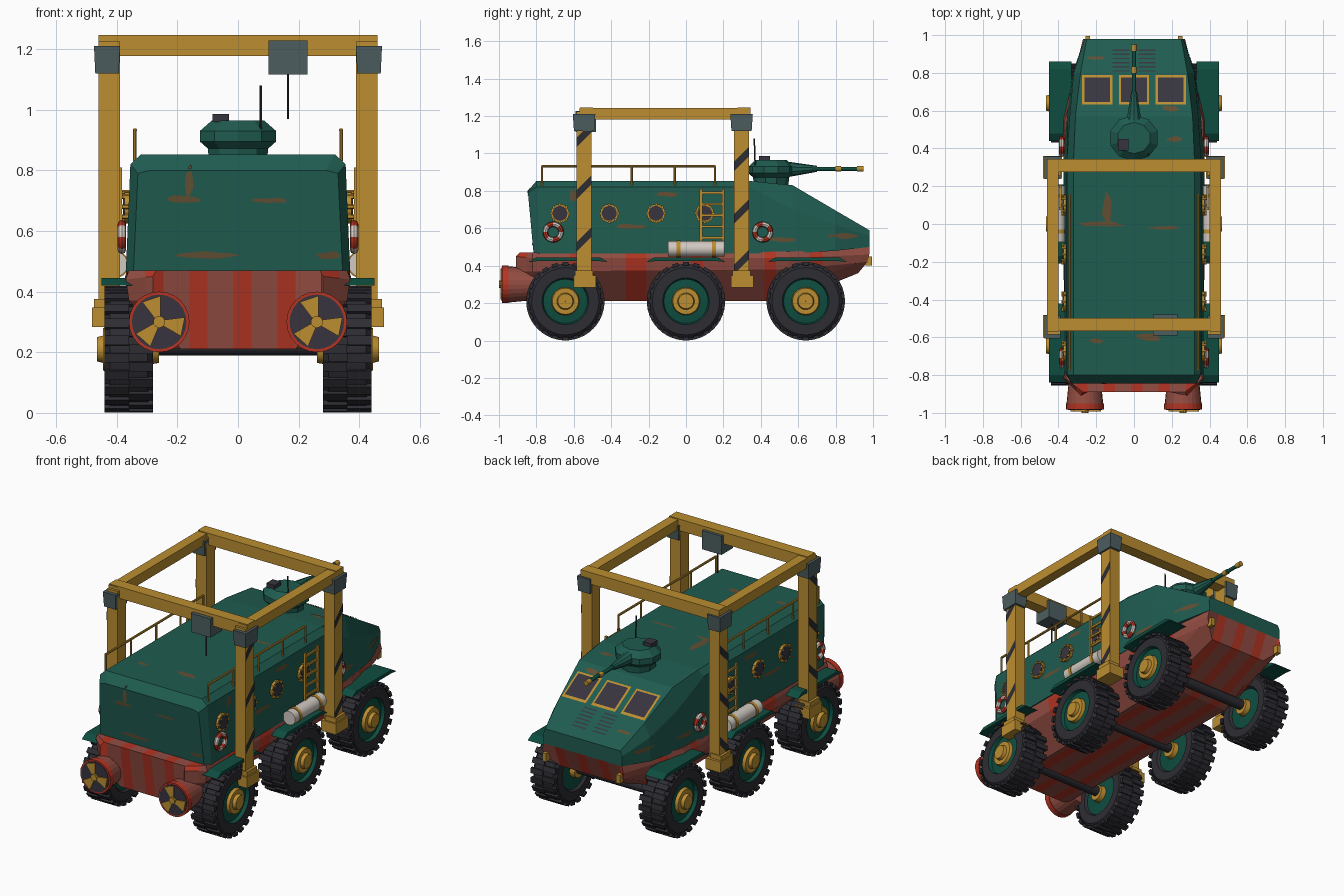
import bpy, bmesh, math, random
from mathutils import Vector, Matrix
from mathutils.bvhtree import BVHTree

random.seed(4)
if "Cube" in bpy.data.objects:
    bpy.data.objects.remove(bpy.data.objects["Cube"])


def material(name, *rgb):
    m = bpy.data.materials.new(name)
    col = [(c / 255) ** 2.2 for c in rgb] + [1]
    m.diffuse_color = col
    m.use_nodes = True
    m.node_tree.nodes["Principled BSDF"].inputs["Base Color"].default_value = col
    return m


GREEN = material("body green", 36, 92, 81)
DEEP = material("deep green", 22, 78, 66)
RUST = material("rust", 98, 80, 54)
DULL = material("faded red", 146, 78, 68)
RED = material("bright red", 178, 56, 40)
OCHRE = material("ochre", 186, 140, 52)
RUBBER = material("rubber black", 48, 48, 54)
GLASS = material("dark glass", 58, 55, 65)
STEEL = material("steel grey", 78, 94, 96)
WHITE = material("off white", 208, 200, 192)


class Part:
    """Collects primitives into one object."""
    def __init__(self, name, *mats):
        self.name, self.mats, self.bm = name, mats, bmesh.new()

    def tint(self, verts, i):
        for f in {f for v in verts for f in v.link_faces}:
            f.material_index = i

    def box(self, c, size, i=0, rot=Matrix(), taper=1):
        m = Matrix.Translation(c) @ rot @ Matrix.Diagonal((*size, 1))
        vs = bmesh.ops.create_cube(self.bm, size=1)["verts"]
        for v in vs:
            if v.co.z < 0:
                v.co.xy *= taper
            v.co = m @ v.co
        self.tint(vs, i)

    def cyl(self, p, q, r, r2=None, n=16, i=0):
        p, q = Vector(p), Vector(q)
        m = Matrix.Translation((p + q) / 2) @ (q - p).to_track_quat("Z", "Y").to_matrix().to_4x4()
        vs = bmesh.ops.create_cone(self.bm, cap_ends=True, segments=n, radius1=r,
                                   radius2=r if r2 is None else r2,
                                   depth=(q - p).length, matrix=m)["verts"]
        self.tint(vs, i)

    def loft(self, rings, caps=True, i=0):
        rows = [[self.bm.verts.new(p) for p in ring] for ring in rings]
        for a, b in zip(rows, rows[1:]):
            for k in range(len(a)):
                j = (k + 1) % len(a)
                self.bm.faces.new((a[k], a[j], b[j], b[k])).material_index = i
        if caps:
            for row in (rows[0], rows[-1]):
                self.bm.faces.new(row).material_index = i
        bmesh.ops.recalc_face_normals(self.bm, faces=self.bm.faces[:])

    def done(self, smooth=False):
        me = bpy.data.meshes.new(self.name)
        self.bm.to_mesh(me)
        for m in self.mats:
            me.materials.append(m)
        ob = bpy.data.objects.new(self.name, me)
        bpy.context.collection.objects.link(ob)
        if smooth:
            bpy.ops.object.select_all(action="DESELECT")
            ob.select_set(True)
            bpy.context.view_layer.objects.active = ob
            bpy.ops.object.shade_smooth_by_angle(angle=math.radians(35))
        return ob


def mirrored(half):
    return half + [(-x, y, z) for x, y, z in reversed(half)]


# Upper body with sloping nose
body = Part("upper_body", GREEN)
body.loft([mirrored(h) for h in (
    [(.345, -.815, .465), (.33, -.845, .79), (.29, -.845, .80)],
    [(.37, -.78, .465), (.355, -.80, .82), (.32, -.80, .853)],
    [(.37, .34, .465), (.355, .34, .82), (.32, .34, .853)],
    [(.355, .57, .465), (.34, .57, .70), (.31, .57, .83)],
    [(.325, .80, .48), (.32, .80, .62), (.283, .80, .695)],
    [(.26, .98, .50), (.262, .98, .56), (.25, .98, .59)])])
bvh = BVHTree.FromBMesh(body.bm)
body.done()

# Boat hull, cut into stripes
hull = Part("lower_hull", DULL, RED)
hull.loft([mirrored(h) for h in (
    [(.19, -.85, .21), (.28, -.91, .37), (.28, -.91, .45), (.27, -.89, .47)],
    [(.21, -.82, .21), (.36, -.82, .37), (.37, -.82, .44), (.36, -.82, .47)],
    [(.22, .55, .21), (.36, .55, .38), (.375, .55, .44), (.365, .55, .475)],
    [(.19, .92, .36), (.26, .97, .42), (.27, .98, .46), (.26, .98, .50)])])
CROSS = [(-.16 + .145 * k, -.10 + .145 * k) for k in range(-1, 4)]
ALONG = [(-.62, -.55), (-.32, -.21), (.03, .09), (.42, .48), (.66, .73)]
for bands, axis in ((CROSS, Vector((1, 0, 0))), (ALONG, Vector((0, 1, 0)))):
    for t in sum(bands, ()):
        bm = hull.bm
        bmesh.ops.bisect_plane(bm, geom=bm.verts[:] + bm.edges[:] + bm.faces[:],
                               plane_co=axis * t, plane_no=axis)
for f in hull.bm.faces:
    c = f.calc_center_median()
    side = abs(f.normal.x) > .6
    f.material_index = any(a < (c.y if side else c.x) < b for a, b in (ALONG if side else CROSS))
hull.done()


def decal(part, pts, axis, sign, i=0, lift=.003):
    """Lays a thin polygon onto the body, projected along one axis."""
    vs = []
    for u, v in pts:
        o = [u, v]
        o.insert(axis, 3 * sign)
        d = Vector((0, 0, 0))
        d[axis] = -sign
        hit, normal = bvh.ray_cast(Vector(o), d)[:2]
        if hit is None:
            return
        vs.append(part.bm.verts.new(hit - d * lift))
    part.bm.faces.new(vs).material_index = i


def rect(u, v, w, h):
    return [(u - w / 2, v - h / 2), (u + w / 2, v - h / 2), (u + w / 2, v + h / 2), (u - w / 2, v + h / 2)]


def blotch(u, v, w, h):
    return [(u + w / 2 * math.cos(a) * k, v + h / 2 * math.sin(a) * k)
            for a, k in ((math.tau * j / 11, random.uniform(.6, 1.15)) for j in range(11))]


# Rust patches: rear, roof and flanks
rust = Part("rust_patches", RUST)
for b in ((-.16, .77, .03, .13), (-.17, .705, .12, .03), (.10, .70, .12, .02), (-.1, .52, .2, .025), (.3, .52, .1, .03)):
    decal(rust, blotch(*b), 1, -1)
for b in ((-.14, .08, .06, .2), (-.18, 0, .3, .03), (.16, -.02, .15, .02), (.08, -.6, .14, .06),
          (-.2, -.62, .1, .03), (.22, .45, .1, .03), (.2, .61, .1, .04), (-.2, .88, .1, .02)):
    decal(rust, blotch(*b), 2, 1)
for s in (1, -1):
    for b in ((.52, .54, .14, .03), (.84, .56, .16, .03), (-.3, .61, .2, .025), (-.6, .78, .05, .07), (-.1, .78, .14, .03)):
        decal(rust, blotch(*b), 0, s)
rust.done()

# Windscreen panes and nose vents
panes = Part("windscreen", GLASS, OCHRE)
for x in (-.195, 0, .195):
    decal(panes, rect(x, .71, .16, .155), 2, 1, 1)
    decal(panes, rect(x, .71, .136, .13), 2, 1, 0, .006)
for k in range(6):
    for s in (1, -1):
        decal(panes, rect(s * .068, .81 + .022 * k, .09, .007), 2, 1)
panes.done()

# Turret, mantlet and gun
turret = Part("turret", GREEN, GLASS)
turret.loft([[(r * math.cos(a), .455 + r * .92 * math.sin(a), z)
              for a in (math.tau * (k + .5) / 10 for k in range(10))]
             for z, r in ((.83, .10), (.872, .105), (.895, .132), (.93, .132), (.965, .09))])
turret.cyl((0, .54, .915), (0, .70, .918), .042, .016, 10)
turret.box((-.057, .42, .973), (.055, .06, .026), 1)
turret.done()
gun = Part("gun_barrel", DEEP, OCHRE)
gun.cyl((0, .62, .918), (0, .94, .918), .011)
for y0, y1 in ((.80, .83), (.915, .95)):
    gun.cyl((0, y0, .918), (0, y1, .918), .015, i=1)
gun.done(True)
aerial = Part("aerial", RUBBER)
aerial.cyl((.075, .37, .93), (.075, .365, 1.08), .004, n=6)
aerial.done()

# Gantry frame
gantry = Part("gantry_frame", OCHRE, STEEL, RUBBER)
for y, marks in ((-.545, (1.10, .82, .54)), (.297, (.97, .69, .42))):
    gantry.box((0, y + .013, 1.212), (.92, .07, .07))
    for s in (1, -1):
        gantry.box((s * .425, y, .76), (.07, .08, .93))
        gantry.box((s * .432, y + .003, .315), (.10, .12, .065))
        gantry.box((s * .44, y, .36), (.07, .095, .03))
        gantry.box((s * .432, y, 1.165), (.086, .12, .09), 1, taper=.9)
        for z in marks:
            vs = [gantry.bm.verts.new((s * .463, y + a, z + a + b))
                  for a, b in ((-.04, -.025), (.04, -.025), (.04, .025), (-.04, .025))]
            gantry.bm.faces.new(vs if s > 0 else vs[::-1]).material_index = 2
for s in (1, -1):
    gantry.box((s * .43, -.12, 1.212), (.06, .90, .06))
gantry.box((.165, -.535, 1.172), (.13, .11, .112), 1)
gantry.cyl((.165, -.535, .97), (.165, -.535, 1.13), .004, n=6, i=2)
gantry.done()

# Wheel: lathed profile plus staggered lugs, reused six times
wheel = Part("wheel", RUBBER, DEEP, OCHRE)
PROFILE = [(-.10, .001, 2), (-.10, .045, 2), (-.07, .05, 1), (-.065, .12, 0), (-.08, .13, 0), (-.08, .18, 0),
           (-.062, .2, 0), (.062, .2, 0), (.08, .18, 0), (.08, .125, 1), (.06, .118, 1), (.066, .075, 2),
           (.085, .07, 2), (.085, .045, 2), (.105, .04, 2), (.105, .001, 2)]
for (xa, ra, i), (xb, rb, _) in zip(PROFILE, PROFILE[1:]):
    wheel.loft([[(x, r * math.cos(math.tau * k / 32), r * math.sin(math.tau * k / 32)) for k in range(32)]
                for x, r in ((xa, ra), (xb, rb))], False, i)
bmesh.ops.remove_doubles(wheel.bm, verts=wheel.bm.verts[:], dist=.0005)
bmesh.ops.recalc_face_normals(wheel.bm, faces=wheel.bm.faces[:])
for k in range(44):
    rot = Matrix.Rotation(math.tau * k / 44, 4, "X")
    wheel.box(rot @ Vector((.04 * (-1) ** k, 0, .2)), (.08, .032, .018), 0, rot)
first = wheel.done(True)
for s in (1, -1):
    for n, y in (("front", .64), ("middle", 0), ("rear", -.645)):
        ob = first if (s, n) == (1, "front") else bpy.data.objects.new("wheel", first.data)
        if ob is not first:
            bpy.context.collection.objects.link(ob)
        ob.name = n + ("_left" if s > 0 else "_right") + "_wheel"
        ob.location = (s * .36, y, .21)
        ob.rotation_euler.z = 0 if s > 0 else math.pi
axles = Part("axles", RUBBER)
for y in (-.645, 0, .64):
    axles.cyl((-.29, y, .22), (.29, y, .22), .03)
axles.done(True)

# Per-side fittings
for s, side in ((1, "left_"), (-1, "right_")):
    fender = Part(side + "fenders", DEEP)
    for y in (-.63, 0, .65):
        fender.loft([[(s * x, y + a, z) for a, z in ((-.21, .42), (-.17, .445), (.17, .445), (.21, .42), (.16, .425), (-.16, .425))]
                     for x in (.33, .45)])
    fender.done()

    rail = Part(side + "railing", OCHRE)
    stops = (-.77, -.53, -.29, -.06, .155)
    for y in stops:
        rail.cyl((s * .34, y, .83), (s * .34, y, .935), .006, n=8)
    rail.cyl((s * .34, stops[0], .932), (s * .34, stops[-1], .932), .007, n=8)
    rail.done()

    ports = Part(side + "portholes", OCHRE, GLASS)
    for y in (-.674, -.41, -.16, .10):
        ports.cyl((s * .35, y, .68), (s * .374, y, .68), .05)
        ports.cyl((s * .35, y, .68), (s * .379, y, .68), .04, i=1)
        for a in (math.tau * k / 8 for k in range(8)):
            p = (y + .047 * math.cos(a), .68 + .047 * math.sin(a))
            ports.cyl((s * .36, *p), (s * .383, *p), .008, n=6)
    ports.done()

    ladder = Part(side + "ladder", OCHRE)
    for y in (.08, .20):
        ladder.box((s * .39, y, .67), (.014, .014, .28))
    for k in range(5):
        ladder.box((s * .39, .14, .55 + .06 * k), (.01, .12, .012))
    ladder.done()

    tank = Part(side + "tank", WHITE, OCHRE)
    tank.cyl((s * .405, -.095, .49), (s * .405, .205, .49), .041, n=20)
    for y in (-.04, .15):
        tank.cyl((s * .405, y - .01, .49), (s * .405, y + .01, .49), .045, n=20, i=1)
    tank.done(True)

    for n, y in (("rear_", -.71), ("front_", .41)):
        bpy.ops.mesh.primitive_torus_add(location=(s * .383, y, .58), rotation=(0, math.pi / 2, 0), major_segments=24,
                                         minor_segments=8, major_radius=.042, minor_radius=.014)
        buoy = bpy.context.object
        buoy.name = side + n + "lifebuoy"
        buoy.data.materials.append(WHITE)
        buoy.data.materials.append(RED)
        for f in buoy.data.polygons:
            f.material_index = math.atan2(f.center.y, f.center.x) % (math.pi / 2) < .78
        bpy.ops.object.shade_smooth_by_angle()

    # Ducted propeller at the stern
    duct = Part(side + "propeller", DULL, GLASS, OCHRE, RED)
    c = Vector((s * .26, 0, .30))
    duct.cyl(c + Vector((0, -.98, 0)), c + Vector((0, -.80, 0)), .10, .082, 24)
    duct.cyl(c + Vector((0, -.983, 0)), c + Vector((0, -.95, 0)), .10, .10, 24, 3)
    duct.cyl(c + Vector((0, -.986, 0)), c + Vector((0, -.95, 0)), .09, .09, 24, 1)
    duct.cyl(c + Vector((0, -1.0, 0)), c + Vector((0, -.95, 0)), .02, .02, 10, 2)
    for k in range(3):
        rot = Matrix.Rotation(math.tau * k / 3 + .2, 4, "Y")
        duct.loft([[c + rot @ Vector((x, y, w)) for w in (-h, h)] + [c + rot @ Vector((x, y + .006, w)) for w in (h, -h)]
                   for x, h, y in ((.015, .01, -.992), (.08, .032, -.992))], i=2)
    duct.done()

    hook = Part(side + "tow_hook", OCHRE)
    hook.box((s * .245, .978, .425), (.025, .035, .05))
    hook.done()
